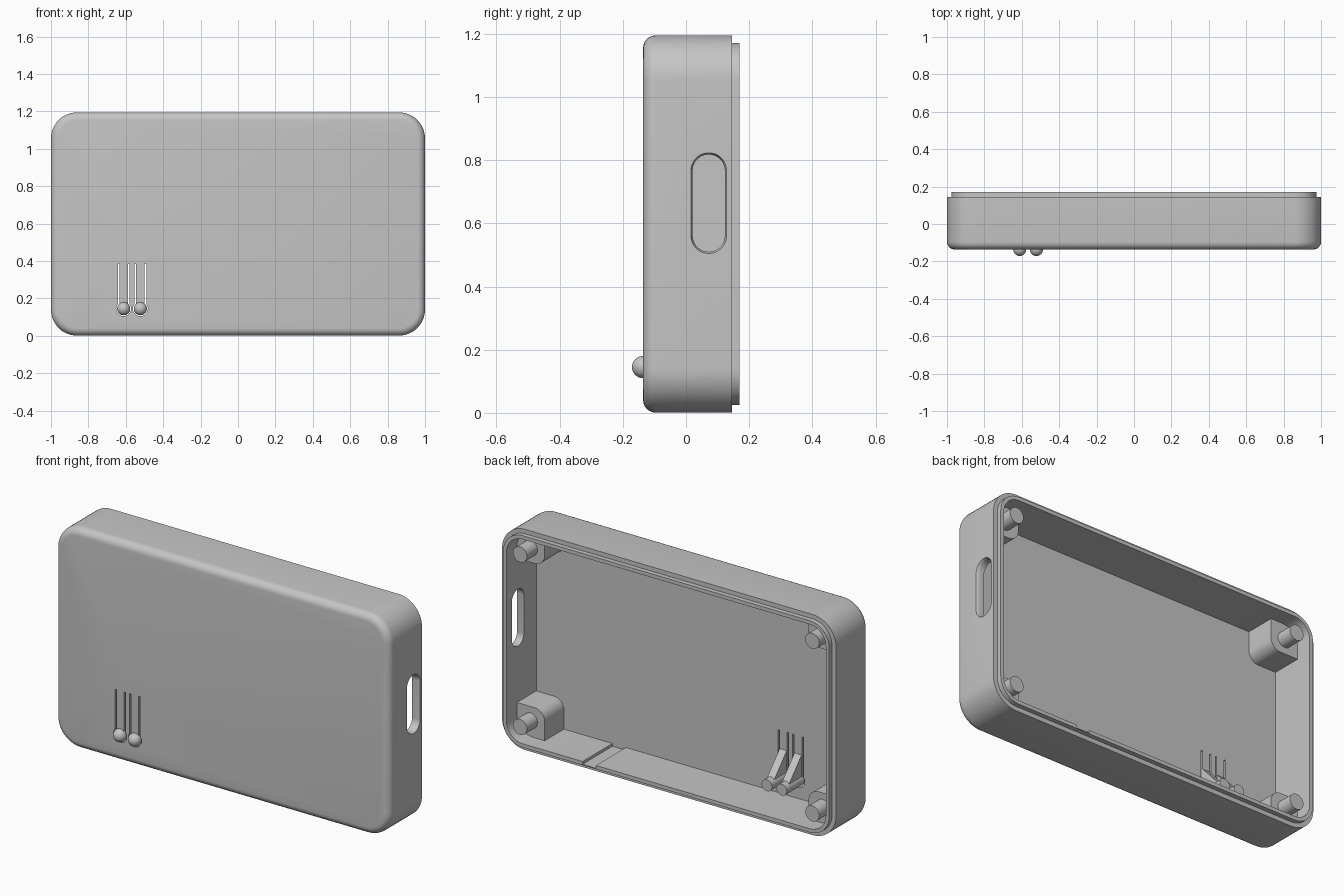
import bpy, bmesh
from math import sin, cos, pi
from mathutils import Vector

if "Cube" in bpy.data.objects:
    bpy.data.objects.remove(bpy.data.objects["Cube"])

grey = bpy.data.materials.new("case_grey")
grey.use_nodes = True
grey.diffuse_color = (0.56, 0.56, 0.56, 1)
bsdf = next(n for n in grey.node_tree.nodes if n.type == 'BSDF_PRINCIPLED')
bsdf.inputs["Base Color"].default_value = (0.56, 0.56, 0.56, 1)
bsdf.inputs["Roughness"].default_value = 0.6

MID_Z, HALF_W, HALF_H, CORNER = 0.598, 1.0, 0.597, 0.14
FRONT, FLOOR, RIM, LIP = -0.136, -0.085, 0.145, 0.17
WALL = 0.044


def rounded_rect(cx, cz, hw, hh, radii, seg=12):
    """Outline with one radius per corner: ++, -+, --, +-."""
    pts = []
    for k, (sx, sz) in enumerate([(1, 1), (-1, 1), (-1, -1), (1, -1)]):
        r = radii[k]
        steps = seg if r else 0
        for i in range(steps + 1):
            a = pi / 2 * (k + (i / steps if steps else 0))
            pts.append((cx + sx * (hw - r) + r * cos(a), cz + sz * (hh - r) + r * sin(a)))
    return pts


def add_object(name, bm):
    mesh = bpy.data.meshes.new(name)
    bm.to_mesh(mesh)
    bm.free()
    mesh.materials.append(grey)
    ob = bpy.data.objects.new(name, mesh)
    bpy.context.collection.objects.link(ob)
    return ob


def loft(name, rings):
    """Skin closed rings of 3D points and cap both ends."""
    bm = bmesh.new()
    rows = [[bm.verts.new(p) for p in ring] for ring in rings]
    for a, b in zip(rows, rows[1:]):
        for i in range(len(a)):
            j = (i + 1) % len(a)
            bm.faces.new((a[i], a[j], b[j], b[i]))
    bm.faces.new(rows[0])
    bm.faces.new(rows[-1])
    bmesh.ops.recalc_face_normals(bm, faces=bm.faces)
    return add_object(name, bm)


def along_y(name, outline, y0, y1):
    return loft(name, [[(x, y, z) for x, z in outline] for y in (y0, y1)])


def box(name, x0, x1, y0, y1, z0, z1):
    return along_y(name, [(x0, z0), (x1, z0), (x1, z1), (x0, z1)], y0, y1)


def rod(name, x, z, r, y0, y1, seg=32):
    ring = [(x + r * cos(2 * pi * i / seg), z + r * sin(2 * pi * i / seg)) for i in range(seg)]
    return along_y(name, ring, y0, y1)


def cut(target, cutter):
    mod = target.modifiers.new("cut", 'BOOLEAN')
    mod.operation, mod.solver, mod.object = 'DIFFERENCE', 'EXACT', cutter
    bpy.context.view_layer.objects.active = target
    bpy.ops.object.modifier_apply(modifier=mod.name)
    bpy.data.objects.remove(cutter)


# Hollow case: outer fillet, rim step, lip, inner wall and floor as one profile
fillet = 0.04
profile = [(fillet * (1 - sin(t * pi / 12)), FRONT + fillet * (1 - cos(t * pi / 12)))
           for t in range(7)]
profile += [(0, RIM), (0.024, RIM), (0.024, LIP), (WALL, LIP), (WALL, FLOOR)]
rings = []
for d, y in profile:
    outline = rounded_rect(0, MID_Z, HALF_W - d, HALF_H - d, [CORNER - d] * 4)
    rings.append([(x, y, z) for x, z in outline])
case = loft("case_shell", rings)

# Side port, slightly flared at the outside
port = []
for x, r in [(0.9, 0.051), (0.985, 0.051), (0.993, 0.053), (1.003, 0.058)]:
    port.append([(x, y, z) for y, z in
                 rounded_rect(0.072, 0.664, r, 0.103 + r, [r] * 4)])
cut(case, loft("port_cutter", port))

# Notch across the bottom wall
cut(case, box("notch_cutter", 0.42, 0.5, FLOOR, LIP + 0.05, 0.03, 0.1))

# Sprung buttons: slots, dome, lever and plunger
BUTTON_Z, DOME = 0.145, 0.035
parts = [case]
for n, bx in enumerate((-0.611, -0.522), 1):
    for side in (-1, 1):
        sx = bx + side * 0.027
        cut(case, box("slot_cutter", sx - 0.0045, sx + 0.0045, FRONT - 0.1, FLOOR + 0.03,
                      BUTTON_Z, 0.385))
    cut(case, rod("ring_cutter", bx, BUTTON_Z, 0.04, FRONT - 0.1, FLOOR + 0.03))
    parts.append(box(f"button_neck_{n}", bx - 0.0225, bx + 0.0225, FRONT, FLOOR,
                     BUTTON_Z, BUTTON_Z + 0.05))
    parts.append(rod(f"button_plunger_{n}", bx, BUTTON_Z, 0.031, FRONT, 0.055))
    side_shape = [(FLOOR - 0.01, 0.285), (FLOOR, 0.285), (0.02, 0.17),
                  (0.02, BUTTON_Z), (FLOOR - 0.01, BUTTON_Z)]
    parts.append(loft(f"button_rib_{n}", [[(x, y, z) for y, z in side_shape]
                                          for x in (bx - 0.021, bx + 0.021)]))
    bm = bmesh.new()
    bmesh.ops.create_uvsphere(bm, u_segments=32, v_segments=16, radius=DOME)
    bmesh.ops.translate(bm, verts=bm.verts, vec=Vector((bx, FRONT, BUTTON_Z)))
    parts.append(add_object(f"button_dome_{n}", bm))

# Corner bosses with locating pins
for sx, side in ((-1, "right"), (1, "left")):
    for sz, level in ((-1, "lower"), (1, "upper")):
        shape = rounded_rect(0.878, 0.4765, 0.088, 0.0865, [0.08, 0, 0.06, 0])
        shape = [(sx * x, MID_Z + sz * z) for x, z in shape]
        parts.append(along_y(f"{level}_{side}_boss", shape, FLOOR - 0.01, 0.08))
        parts.append(rod(f"{level}_{side}_pin", sx * 0.875, MID_Z + sz * 0.467, 0.042, 0.07, 0.17))

# Smooth curves, crisp edges
bpy.ops.object.select_all(action='DESELECT')
for ob in parts:
    ob.select_set(True)
bpy.context.view_layer.objects.active = case
bpy.ops.object.shade_smooth_by_angle(angle=pi / 6)
